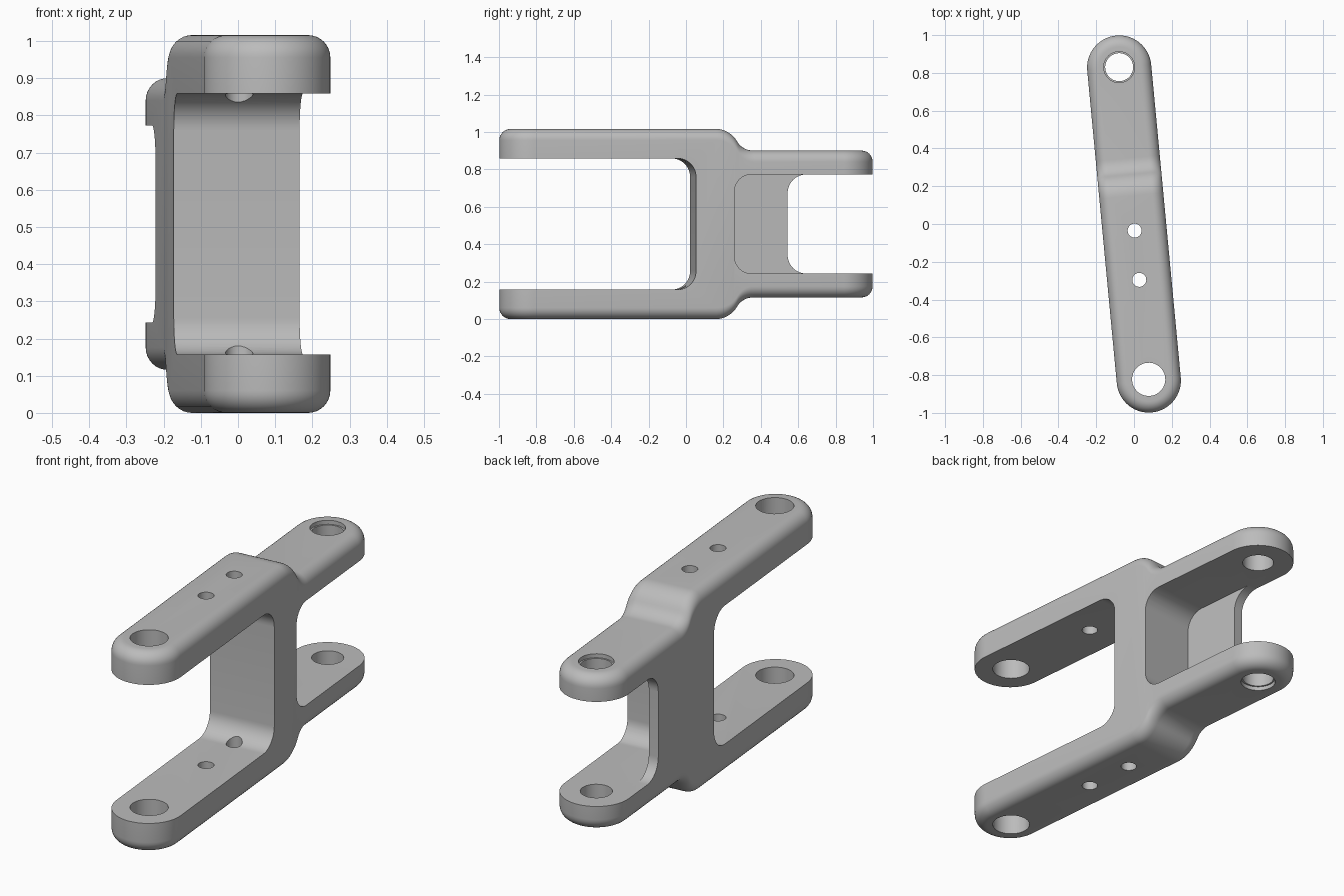
import bpy, bmesh, math
from mathutils import Matrix, Vector

cube = bpy.data.objects.get("Cube")
if cube:
    bpy.data.objects.remove(cube)

R, HALF, MID = 0.17, 0.832, 0.508      # plan radius, half centre distance, mid height
EDGE = 0.06                            # outer edge rounding
TILT = Matrix.Rotation(math.radians(5.4), 4, 'Z')

steel = bpy.data.materials.new("grey_metal")
steel.use_nodes = True
colour = (0.5, 0.5, 0.5, 1)
steel.diffuse_color = colour
steel.node_tree.nodes["Principled BSDF"].inputs["Base Color"].default_value = colour


def make_object(name, bm):
    bmesh.ops.recalc_face_normals(bm, faces=bm.faces)
    mesh = bpy.data.meshes.new(name)
    bm.to_mesh(mesh)
    bm.free()
    mesh.materials.append(steel)
    ob = bpy.data.objects.new(name, mesh)
    bpy.context.collection.objects.link(ob)
    return ob


# Stepped shoulder: two tangent arcs from the tall front to the lower rear
shoulder = []
start, r1, r2, sweep, n = 0.15, 0.13, 0.101, math.radians(60), 8
for i in range(n + 1):
    a = sweep * i / n
    shoulder.append((start + r1 * math.sin(a), r1 * (1 - math.cos(a))))
length, drop = (r1 + r2) * math.sin(sweep), (r1 + r2) * (1 - math.cos(sweep))
for i in reversed(range(n)):
    a = sweep * i / n
    shoulder.append((start + length - r2 * math.sin(a), drop - r2 * (1 - math.cos(a))))


def outline(radius):
    """Half of the plan, tip to tip: (x, y, half height)."""
    steps = [math.pi / 2 * i / 16 for i in range(17)]
    pts = [(radius * math.sin(a), -HALF - radius * math.cos(a), MID) for a in steps]
    pts += [(radius, y, MID - d) for y, d in shoulder]
    pts += [(radius * math.cos(a), HALF + radius * math.sin(a), MID - drop) for a in steps]
    return pts


# Solid link body, lofted from rings with rounded upper and lower edges
bm = bmesh.new()
angles = [math.pi / 2 * i / 8 for i in range(9)]
levels = [(EDGE * (1 - math.cos(a)), EDGE * (1 - math.sin(a)), 1) for a in reversed(angles)]
levels += [(inset, fall, -1) for inset, fall, _ in reversed(levels)]
rings = []
for inset, fall, side in levels:
    half = outline(R - inset)
    right = [bm.verts.new((x, y, MID + side * (h - fall))) for x, y, h in half]
    left = [bm.verts.new((-x, y, MID + side * (h - fall))) for x, y, h in half[1:-1]]
    rings.append((right, [right[0]] + left + [right[-1]]))
for (ra, la), (rb, lb) in zip(rings, rings[1:]):
    for a, b in ((ra, rb), (la, lb)):
        for i in range(len(a) - 1):
            bm.faces.new((a[i], a[i + 1], b[i + 1], b[i]))
for right, left in (rings[0], rings[-1]):
    for i in range(len(right) - 1):
        quad = dict.fromkeys((right[i], right[i + 1], left[i + 1], left[i]))
        bm.faces.new(list(quad))
body = make_object("clevis_link", bm)


def slot_cutter(name, y_end, y_open, z0, z1, x0, x1, r):
    """Prism with two rounded inner corners, open at y_open."""
    toward = 1 if y_open > y_end else -1
    prof = [(y_open, z0)]
    for zc, first in ((z0 + r, -90), (z1 - r, 0)):
        for i in range(13):
            a = math.radians(first + 90 * i / 12)
            prof.append((y_end + toward * r * (1 - math.cos(a)), zc + r * math.sin(a)))
    prof.append((y_open, z1))
    bm = bmesh.new()
    face = bm.faces.new([bm.verts.new((x0, y, z)) for y, z in prof])
    ext = bmesh.ops.extrude_face_region(bm, geom=[face])
    moved = [v for v in ext["geom"] if isinstance(v, bmesh.types.BMVert)]
    bmesh.ops.translate(bm, verts=moved, vec=Vector((x1 - x0, 0, 0)))
    return make_object(name, bm)


def hole_cutter(name, y, r, z0=-0.2, z1=1.2):
    bm = bmesh.new()
    bmesh.ops.create_cone(bm, cap_ends=True, segments=40, radius1=r, radius2=r, depth=z1 - z0,
                          matrix=Matrix.Translation((0, y, (z0 + z1) / 2)))
    return make_object(name, bm)


low, high = drop + 0.02, 2 * MID - drop - 0.02
cutters = [
    slot_cutter("front_slot_cutter", 0.038, -1.3, 0.157, 0.859, -0.5, 0.5, 0.1),
    slot_cutter("side_pocket_cutter", 0.245, 1.3, 0.243, 0.773, -0.12, 0.5, 0.09),
    slot_cutter("rear_slot_cutter", 0.557, 1.4, 0.243, 0.773, -0.5, 0.3, 0.1),
    hole_cutter("front_pin_hole_cutter", -0.826, 0.088),
    hole_cutter("rear_pin_hole_cutter", 0.834, 0.074),
    hole_cutter("upper_counterbore_cutter", 0.834, 0.082, high, 1.3),
    hole_cutter("lower_counterbore_cutter", 0.834, 0.082, -0.3, low),
    hole_cutter("middle_bolt_hole_cutter", -0.035, 0.037),
    hole_cutter("forward_bolt_hole_cutter", -0.297, 0.037),
]

# Cut the slots, pocket and holes
for cutter in cutters:
    cutter.hide_render = True
    mod = body.modifiers.new(cutter.name, 'BOOLEAN')
    mod.operation, mod.solver, mod.object = 'DIFFERENCE', 'EXACT', cutter
bpy.context.view_layer.update()
graph = bpy.context.evaluated_depsgraph_get()
result = bpy.data.meshes.new_from_object(body.evaluated_get(graph))
body.modifiers.clear()
body.data = result
body.data.transform(TILT)
for cutter in cutters:
    bpy.data.objects.remove(cutter)

bpy.ops.object.select_all(action='DESELECT')
body.select_set(True)
bpy.context.view_layer.objects.active = body
bpy.ops.object.shade_smooth_by_angle(angle=math.radians(30))
